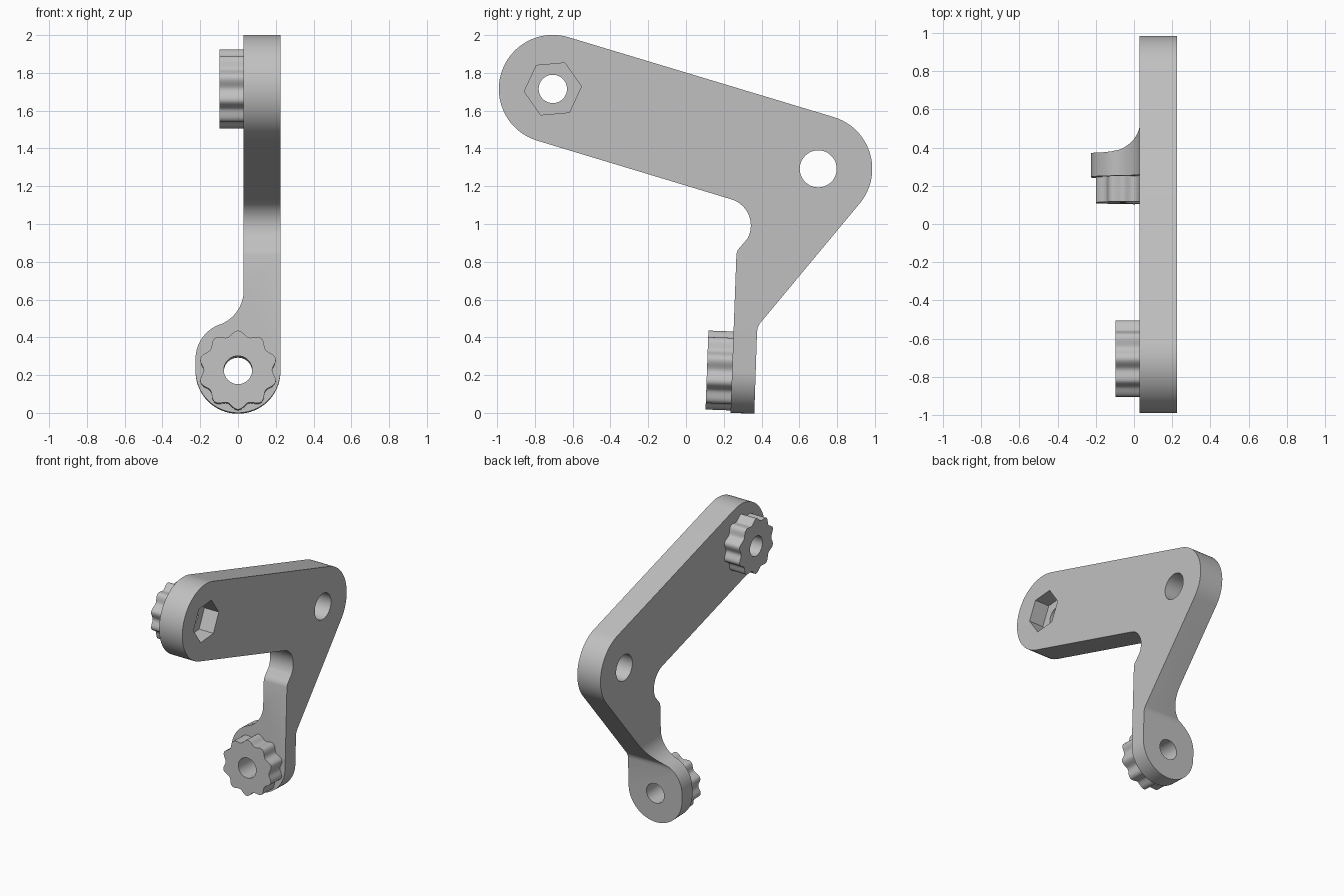
import bpy
import math
from mathutils import Matrix, Vector

if "Cube" in bpy.data.objects:
    bpy.data.objects.remove(bpy.data.objects["Cube"])

grey = bpy.data.materials.new("plain grey")
grey.use_nodes = True
colour = (0.53, 0.53, 0.53, 1)
grey.diffuse_color = colour
grey.node_tree.nodes["Principled BSDF"].inputs["Base Color"].default_value = colour

# Working frames: profile plane u, v and extrusion direction w
TILT = math.radians(2.1)


def frame(u, v, w, origin):
    return Matrix.Translation(origin) @ Matrix((u, v, w)).transposed().to_4x4()


SIDE = frame((0, 1, 0), (0, 0, 1), (1, 0, 0), (0, 0, 0))
FOOT = frame((1, 0, 0), (0, math.sin(TILT), math.cos(TILT)),
             (0, -math.cos(TILT), math.sin(TILT)), (0, 0.243, 0.222))


def arc(centre, radius, start, end, steps=32):
    angles = [math.radians(start + (end - start) * i / steps) for i in range(steps + 1)]
    return [(centre[0] + radius * math.cos(a), centre[1] + radius * math.sin(a)) for a in angles]


def ring(centre, radius, sides=48, turn=0):
    return arc(centre, radius, turn, turn + 360, sides)[:-1]


def smooth_loop(points, steps=6):
    """Closed smooth curve through a few points."""
    pts = [Vector(p) for p in points]
    out = []
    for i in range(len(pts)):
        a, b, c, d = (pts[(i + k) % len(pts)] for k in (-1, 0, 1, 2))
        for s in range(steps):
            t = s / steps
            p = b + (c - a) * t / 2 + (a - b * 2.5 + c * 2 - d / 2) * t ** 2
            out.append(p + (b * 1.5 - a / 2 - c * 1.5 + d / 2) * t ** 3)
    return out


def gear(centre, teeth=10, steps=12):
    """Rounded spline outline with a tooth at the top."""
    out = []
    for i in range(teeth * steps):
        a = math.tau * i / (teeth * steps)
        r = 0.195 + 0.014 * math.cos(teeth * a)
        out.append((centre[0] + r * math.sin(-a), centre[1] + r * math.cos(a)))
    return out


def prism(name, outline, plane, low, high):
    n = len(outline)
    verts = [plane @ Vector((p[0], p[1], w)) for w in (low, high) for p in outline]
    faces = [list(range(n))[::-1], list(range(n, 2 * n))]
    faces += [(i, (i + 1) % n, n + (i + 1) % n, n + i) for i in range(n)]
    mesh = bpy.data.meshes.new(name)
    mesh.from_pydata(verts, [], faces)
    mesh.materials.append(grey)
    obj = bpy.data.objects.new(name, mesh)
    bpy.context.collection.objects.link(obj)
    return obj


def activate(obj):
    bpy.ops.object.select_all(action='DESELECT')
    obj.select_set(True)
    bpy.context.view_layer.objects.active = obj


def carve(target, outline, plane, low, high, operation='DIFFERENCE'):
    cutter = prism("cutter", outline, plane, low, high)
    cutter.hide_render = True
    activate(target)
    mod = target.modifiers.new("carve", 'BOOLEAN')
    mod.operation = operation
    mod.solver = 'EXACT'
    mod.object = cutter
    bpy.ops.object.modifier_apply(modifier=mod.name)
    bpy.data.objects.remove(cutter)


PIVOT = (-0.705, 1.715)
ELBOW = (0.70, 1.292)

# Arm and leg: side profile, counter-clockwise
outline = arc(ELBOW, 0.286, -40, 73)
outline += arc(PIVOT, 0.286, 73, 253)
outline += arc((0.198, 0.992), 0.145, 73, -30)
outline += [(0.285, 0.876), (0.273, 0.86), (0.267, 0.84), (0.234, -0.05)]
outline += [(0.36, -0.05), (0.376, 0.43), (0.38, 0.453), (0.39, 0.472)]
bracket = prism("bracket_arm_and_leg", outline, SIDE, -0.3, 0.225)

# Front profile: flat plate flowing into a round foot
front = [(0.225, 2)] + arc((0, 0.003), 0.225, 0, -180)
front += arc((-0.03, 0.063), 0.195, 180, 110, 16)
front += arc((-0.163, 0.427), 0.193, -70, 0, 16) + [(0.03, 2)]
carve(bracket, front, FOOT, -2, 2, 'INTERSECT')

# Weight-saving openings
openings = [
    [(-.39, 1.69), (-.345, 1.785), (-.27, 1.805), (-.19, 1.765), (-.09, 1.745), (-.035, 1.7),
     (-.028, 1.635), (-.06, 1.625), (-.12, 1.66), (-.22, 1.65), (-.31, 1.64), (-.37, 1.66)],
    [(.05, 1.62), (.08, 1.665), (.15, 1.668), (.28, 1.61), (.38, 1.585), (.445, 1.597),
     (.44, 1.53), (.38, 1.475), (.33, 1.495), (.27, 1.523), (.13, 1.53), (.07, 1.57)],
    [(-.445, 1.51), (-.38, 1.535), (-.27, 1.56), (-.16, 1.563), (-.1, 1.51),
     (-.09, 1.43), (-.12, 1.395), (-.22, 1.407), (-.3, 1.43), (-.4, 1.48)],
    [(-.05, 1.385), (0, 1.43), (.08, 1.462), (.21, 1.455), (.32, 1.43), (.365, 1.36),
     (.365, 1.28), (.33, 1.25), (.28, 1.265), (.2, 1.31), (.08, 1.34), (-.03, 1.367)],
    [(.45, .965), (.5, .95), (.54, .88), (.49, .82), (.455, .76),
     (.43, .71), (.385, .735), (.38, .775), (.425, .83), (.437, .91)],
]
for points in openings:
    carve(bracket, smooth_loop(points), SIDE, -0.5, 0.5)

# Elbow hole, pivot bore with nut pocket, foot bore
carve(bracket, ring(ELBOW, 0.098), SIDE, -0.5, 0.5)
carve(bracket, ring(PIVOT, 0.075), SIDE, -0.5, 0.5)
carve(bracket, ring(PIVOT, 0.152, 6, 5), SIDE, 0.105, 0.5)
carve(bracket, ring((0, 0), 0.075), FOOT, -0.4, 0.4)

# Splined hubs
hubs = []
for name, centre, plane, low, high in (
        ("upper_splined_hub", PIVOT, SIDE, -0.098, 0.04),
        ("lower_splined_hub", (0, 0), FOOT, -0.01, 0.132)):
    hub = prism(name, gear(centre), plane, low, high)
    carve(hub, ring(centre, 0.075), plane, -0.5, 0.5)
    hubs.append(hub)

for obj in [bracket] + hubs:
    activate(obj)
    bpy.ops.object.shade_smooth_by_angle(angle=math.radians(25))
